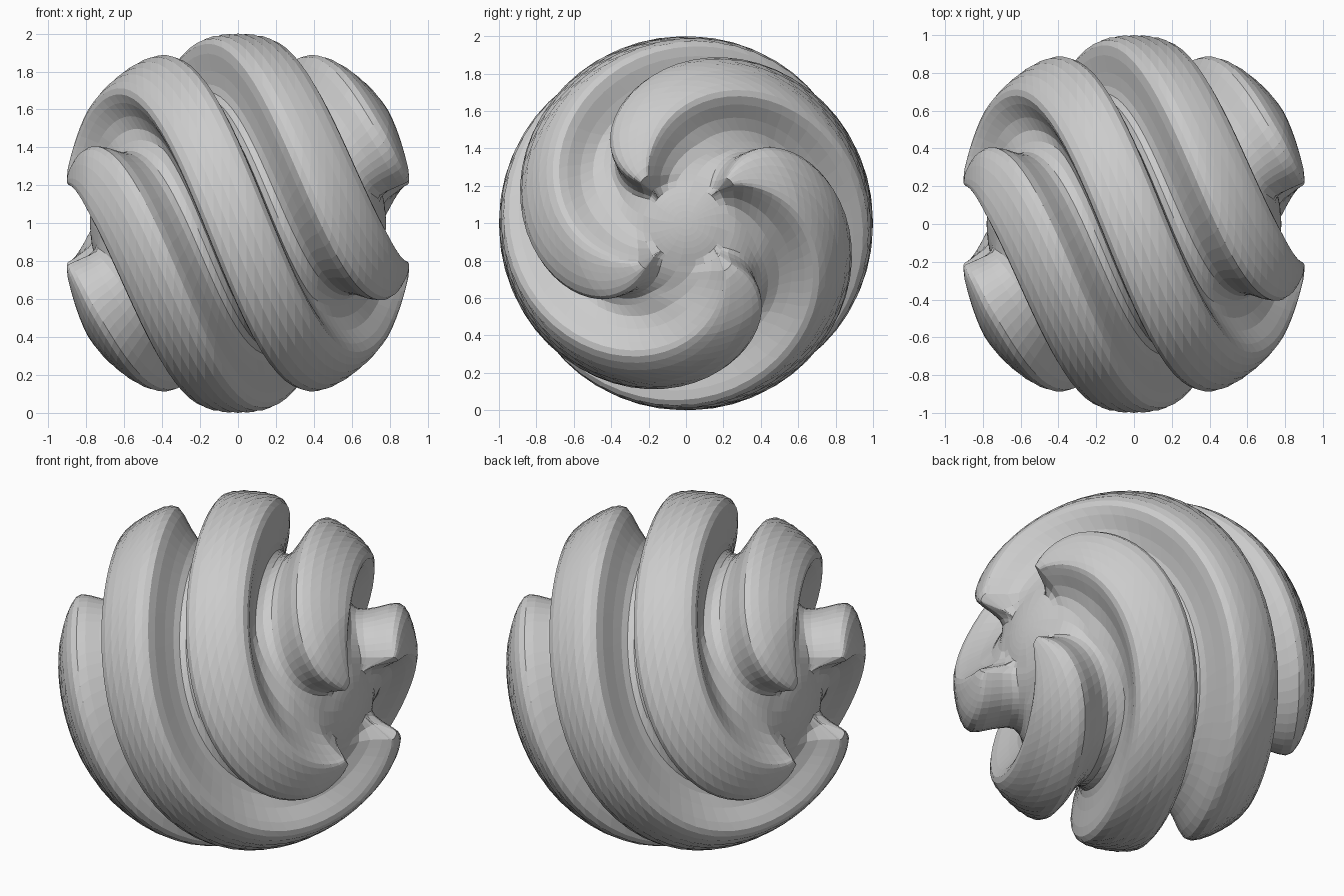
import bpy, bmesh
from math import sin, cos, radians, exp, pi

if "Cube" in bpy.data.objects:
    bpy.data.objects.remove(bpy.data.objects["Cube"])

ARMS = 4      # spiral bands around the x axis
ROWS = 72     # steps from pole to pole

# Half of a band: (fraction of half width, extra degrees, height 0 = groove floor, 1 = crest)
SIDE = [(0.0, 0, 1.0), (0.3, 0, 1.0), (0.6, 0, 0.985), (0.82, 0, 0.95), (0.96, 0, 0.87),
        (1.0, 1.0, 0.7), (1.0, 3.0, 0.4), (1.0, 6.0, 0.16), (1.0, 10.0, 0.04)]


def clamp(v):
    return max(0.0, min(1.0, v))


def row_points(lat):
    """One ring of points at a latitude about the x axis."""
    s, r = sin(lat), cos(lat)
    twist = 90 + 142 * s                                     # helix angle of the band centre
    half = max(0.3, 29.5 * (1 - exp(-4.2 * (r - 0.29))))     # bands narrow to pointed tips
    k = clamp((r - 0.27) / 0.08)
    rise = k * k * (3 - 2 * k)                               # bands end before the hub
    floor = 0.70 + 0.08 * s * s
    crest = 1.0 - 0.04 * clamp((0.6 - r) / 0.3)
    slope = 1 + 2.2 * clamp((0.85 - r) / 0.3)                # pole-side walls flare into a bowl
    flare = {-1: slope if s > 0 else 1, 1: slope if s < 0 else 1}
    pts = []
    for a in range(ARMS):
        ring = [(-f * half - e * flare[-1], h) for f, e, h in reversed(SIDE[1:])]
        ring += [(f * half + e * flare[1], h) for f, e, h in SIDE]
        mid = (ring[-1][0] + ring[0][0] + 90) / 2            # groove bottom
        ring.append((mid, 0.0))
        for ang, h in ring:
            psi = radians(twist + 90 * a + ang)
            rad = floor + (crest - floor) * h * rise
            pts.append((rad * s, rad * r * cos(psi), 1 + rad * r * sin(psi)))
    return pts


# Ball with helical bands and deep grooves
bm = bmesh.new()
rows = []
for i in range(1, ROWS):
    lat = -pi / 2 + pi * i / ROWS
    rows.append([bm.verts.new(p) for p in row_points(lat)])
n = len(rows[0])
for lo, hi in zip(rows, rows[1:]):
    for j in range(n):
        bm.faces.new((lo[j], lo[(j + 1) % n], hi[(j + 1) % n], hi[j]))

# Smooth hubs closing both poles
for ring, x in ((rows[0], -0.78), (rows[-1], 0.78)):
    pole = bm.verts.new((x, 0, 1))
    for j in range(n):
        bm.faces.new((ring[j], ring[(j + 1) % n], pole))

bmesh.ops.recalc_face_normals(bm, faces=bm.faces)
mesh = bpy.data.meshes.new("spiral_ball")
bm.to_mesh(mesh)
bm.free()
ball = bpy.data.objects.new("spiral_ball", mesh)
bpy.context.collection.objects.link(ball)
